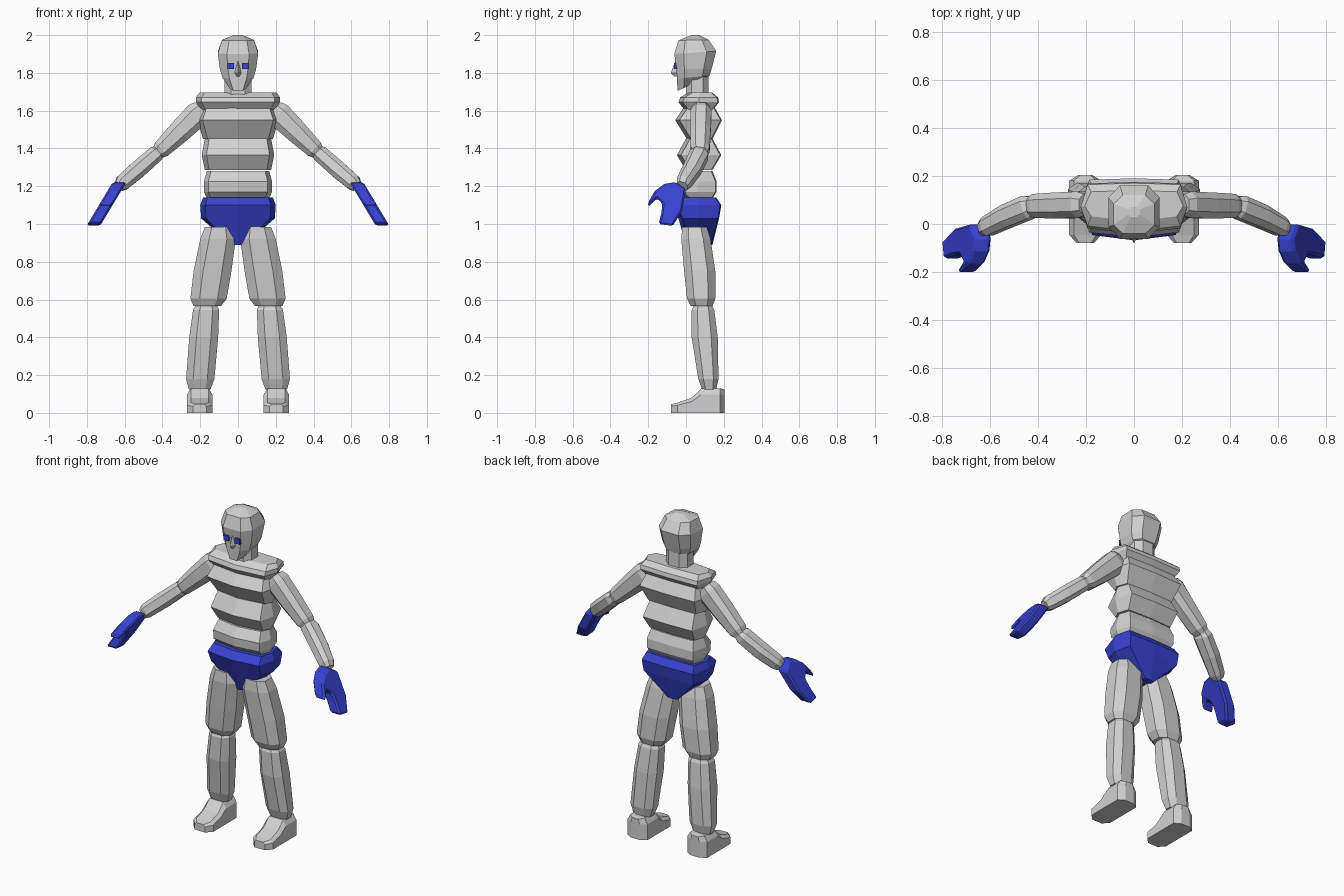
import bpy, bmesh
from mathutils import Vector

cube = bpy.data.objects.get("Cube")
if cube:
    bpy.data.objects.remove(cube, do_unlink=True)


def material(name, rgb):
    m = bpy.data.materials.new(name)
    m.use_nodes = True
    m.diffuse_color = (*rgb, 1)
    m.node_tree.nodes["Principled BSDF"].inputs["Base Color"].default_value = (*rgb, 1)
    return m


GREY = material("light grey", (0.64, 0.64, 0.64))
BLUE = material("royal blue", (0.04, 0.055, 0.64))


def loft(name, rings, mat=GREY, s=1, bevel=0):
    """Skin equal-length rings of points, cap both ends; s = -1 mirrors in x."""
    bm = bmesh.new()
    loops = [[bm.verts.new((s * p[0], p[1], p[2])) for p in r] for r in rings]
    n = len(loops[0])
    for a, b in zip(loops, loops[1:]):
        for i in range(n):
            j = (i + 1) % n
            bm.faces.new((a[i], a[j], b[j], b[i]))
    bm.faces.new(loops[0])
    bm.faces.new(loops[-1])
    bmesh.ops.recalc_face_normals(bm, faces=bm.faces)
    me = bpy.data.meshes.new(name)
    bm.to_mesh(me)
    bm.free()
    me.materials.append(mat)
    ob = bpy.data.objects.new(name, me)
    bpy.context.collection.objects.link(ob)
    if bevel:
        mod = ob.modifiers.new("bevel", 'BEVEL')
        mod.width, mod.segments = bevel, 1
    return ob


def octagon(k):
    return [(1, k), (k, 1), (-k, 1), (-1, k), (-1, -k), (-k, -1), (k, -1), (1, -k)]


def body_ring(w, yf, yb, z, bulge=0.022):
    """Wide band section: bulging front, nearly flat back, pointed sides."""
    m, e = (yf + yb) / 2, 0.87 * w
    return [(0, yf, z), (e, yf + bulge, z), (w, m, z), (e, yb - 0.006, z),
            (0, yb, z), (-e, yb - 0.006, z), (-w, m, z), (-e, yf + bulge, z)]


def box_ring(x0, x1, y0, y1, z, k=0.5):
    cx, cy, hx, hy = (x0 + x1) / 2, (y0 + y1) / 2, (x1 - x0) / 2, (y1 - y0) / 2
    return [(cx + hx * u, cy + hy * v, z) for u, v in octagon(k)]


def limb(name, stations, s):
    """Octagonal tube through (centre, half width, half depth) stations."""
    d = (Vector(stations[-1][0]) - Vector(stations[0][0])).normalized()
    u = d.cross(Vector((0, 1, 0))).normalized()
    v = d.cross(u)
    loft(name, [[Vector(c) + u * a * p + v * b * q for p, q in octagon(0.5)]
                for c, a, b in stations], GREY, s)


# Torso bands: half width, front y, back y, height
bands = {
    "shoulder_band": [(.195, -.005, .14, 1.60), (.222, -.04, .175, 1.645),
                      (.222, -.03, .17, 1.67), (.205, .01, .14, 1.695)],
    "chest_band": [(.185, .005, .14, 1.45), (.215, -.057, .19, 1.55), (.19, -.01, .15, 1.62)],
    "rib_band": [(.175, .0, .14, 1.285), (.192, -.048, .187, 1.365), (.175, .0, .14, 1.452)],
    "belly_band": [(.165, .0, .14, 1.135), (.18, -.035, .162, 1.17),
                   (.18, -.04, .162, 1.225), (.165, -.005, .14, 1.28)],
}
for name, rows in bands.items():
    loft(name, [body_ring(*r) for r in rows])
loft("pelvis", [body_ring(*r) for r in [
    (.035, .0, .14, .89), (.195, -.04, .175, 1.03),
    (.2, -.068, .187, 1.10), (.185, -.03, .16, 1.14)]], BLUE)

# Neck and head; head rings slope from front height to back height
loft("neck", [box_ring(-.072, .072, 0, .12, z) for z in (1.68, 1.80)])


def head_ring(w, yf, yb, zf, zb):
    pts = box_ring(-w, w, yf, yb, 0, 0.55)
    return [(x, y, zf + (zb - zf) * (y - yf) / (yb - yf)) for x, y, z in pts]


loft("head", [head_ring(*r) for r in [
    (.045, -.045, .10, 1.705, 1.77), (.082, -.048, .125, 1.77, 1.785),
    (.096, -.05, .135, 1.82, 1.82), (.107, -.062, .16, 1.90, 1.915),
    (.085, -.04, .12, 1.972, 1.975), (.025, .03, .07, 2.0, 2.0)]])
loft("nose", [
    [(-.008, -.045, 1.86), (.008, -.045, 1.86), (0, -.058, 1.86)],
    [(-.02, -.045, 1.80), (.02, -.045, 1.80), (0, -.08, 1.80)],
    [(-.01, -.045, 1.78), (.01, -.045, 1.78), (0, -.06, 1.78)]])

# Mitten outline with thumb, in side profile (y, z)
MITTEN = [(-.055, 1.222), (.0, 1.185), (-.02, 1.07), (-.07, .99), (-.145, 1.0),
          (-.13, 1.06), (-.125, 1.11), (-.155, 1.135), (-.2, 1.09), (-.2, 1.115),
          (-.165, 1.175), (-.115, 1.212)]

for side, s in (("left", 1), ("right", -1)):
    # Eye
    loft(side + "_eye", [[(x, y, z) for x, z in
                          ((.022, 1.82), (.056, 1.82), (.056, 1.853), (.022, 1.853))]
                         for y in (-.063, -.03)], BLUE, s)
    # Arm
    limb(side + "_upper_arm", [
        ((.19, .08, 1.605), .055, .045), ((.215, .08, 1.58), .068, .055),
        ((.31, .077, 1.488), .06, .054), ((.405, .075, 1.396), .048, .05),
        ((.435, .075, 1.367), .03, .035)], s)
    limb(side + "_forearm", [
        ((.415, .08, 1.388), .03, .035), ((.44, .07, 1.367), .044, .05),
        ((.53, .032, 1.288), .046, .048), ((.61, -.01, 1.22), .042, .04),
        ((.63, -.02, 1.2), .03, .03)], s)
    # Hand, slanting outwards as it goes down
    loft(side + "_hand", [[(.64 + .6 * (1.2 - z) + t, y, z) for y, z in MITTEN]
                          for t in (-.036, .036)], BLUE, s, bevel=.013)
    # Leg
    loft(side + "_thigh", [box_ring(*r) for r in [
        (.03, .175, -.02, .11, .985), (.012, .2, -.025, .13, .92),
        (.035, .235, -.01, .155, .75), (.06, .252, .005, .155, .605),
        (.09, .235, .025, .14, .565)]], GREY, s)
    loft(side + "_shin", [box_ring(*r) for r in [
        (.12, .215, .05, .13, .585), (.1, .238, .03, .15, .545),
        (.105, .258, .03, .168, .40), (.125, .275, .065, .172, .18),
        (.145, .26, .085, .16, .125)]], GREY, s)
    # Foot, skinned from heel to toe
    loft(side + "_foot", [
        [(.203 + w * k, y, h * f) for k, f in
         ((-1, 0), (1, 0), (1, .75), (.7, 1), (-.7, 1), (-1, .75))]
        for y, w, h in [(.203, .03, .125), (.18, .067, .13), (.08, .067, .128),
                        (.03, .067, .08), (-.045, .067, .054), (-.08, .035, .046)]], GREY, s)
